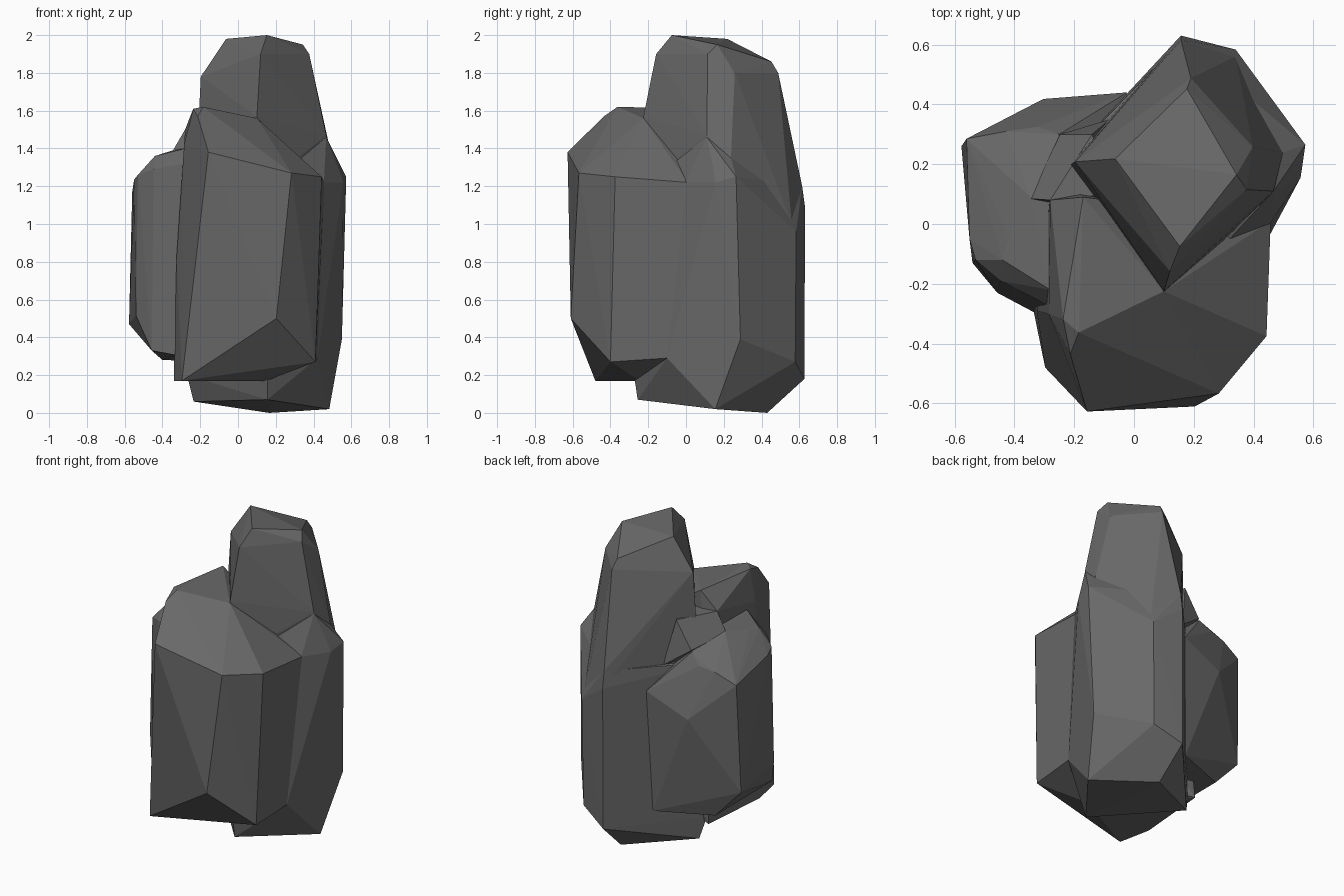
import bpy, bmesh

stone = bpy.data.materials.new("dark grey stone")
stone.diffuse_color = (0.14, 0.14, 0.14, 1.0)


def faceted_rock(name, corners):
    """Flat-faced convex boulder stretched over its corner points."""
    bm = bmesh.new()
    for c in corners:
        bm.verts.new(c)
    res = bmesh.ops.convex_hull(bm, input=bm.verts[:])
    junk = {g for g in res["geom_interior"] + res["geom_unused"]
            if isinstance(g, bmesh.types.BMVert)}
    if junk:
        bmesh.ops.delete(bm, geom=list(junk), context='VERTS')
    # merge nearly coplanar triangles into broad facets
    bmesh.ops.dissolve_limit(bm, angle_limit=0.03, verts=bm.verts[:], edges=bm.edges[:])
    bmesh.ops.recalc_face_normals(bm, faces=bm.faces[:])
    me = bpy.data.meshes.new(name)
    bm.to_mesh(me)
    bm.free()
    me.materials.append(stone)
    ob = bpy.data.objects.new(name, me)
    bpy.context.collection.objects.link(ob)
    return ob


# Spire: upper half of the tall rock, with a chamfered sloping cap
faceted_rock("tall_rock_spire", [
    (-.063, .218, 1.98), (.177, .452, 1.86), (.343, .165, 1.95), (.153, -.075, 2.0),
    (-.197, .208, 1.78), (.19, .488, 1.80), (.397, .258, 1.80), (.377, .115, 1.90),
    (.12, -.158, 1.90),
    (.10, -.225, 1.57), (.467, .11, 1.47), (.497, .238, 1.35),
    (.157, .615, 1.2), (.34, .56, 1.0), (-.225, .19, 1.2), (.10, -.25, 1.2),
    (.45, .10, 1.2), (.50, .25, 1.2), (.157, .625, 1.09),
])

# Base: wider lower half with a shoulder on the right
faceted_rock("tall_rock_base", [
    (.467, .11, 1.46), (.497, .238, 1.35), (.53, .145, 1.30),
    (.573, .265, 1.25), (.557, .155, 1.22), (.455, 0, 1.22),
    (.157, .615, 1.2), (.157, .63, 1.09), (.34, .583, .96),
    (-.28, .16, 1.2), (.10, -.29, 1.15),
    (.55, .288, .39), (.33, .578, .27), (.155, .627, .18), (-.27, .17, .2),
    (.155, -.275, .2), (.42, -.10, .29),
    (.483, .155, .02), (.166, .43, .0), (-.235, .2, .06), (.155, -.256, .07),
])

# Broad front boulder with a sloping top
faceted_rock("front_rock", [
    (-.185, -.363, 1.62), (-.237, -.318, 1.61), (-.213, -.435, 1.57),
    (-.17, .09, 1.61), (-.28, .08, 1.50), (-.285, -.30, 1.42), (.10, -.225, 1.56),
    (-.157, -.627, 1.38), (.283, -.567, 1.27), (.443, -.375, 1.25), (.457, .01, 1.22),
    (.203, -.61, .50), (-.325, -.29, .83),
    (-.297, -.48, .17), (-.34, -.27, .17), (-.30, .20, .17), (.15, -.25, .17),
    (.41, -.40, .27), (.42, -.10, .29),
])

# Small sloping wedge between the spire and the left boulder
faceted_rock("rear_wedge", [
    (-.28, .08, 1.50), (-.14, .30, 1.49), (-.35, .085, 1.38), (-.247, .30, 1.32),
    (-.08, .10, 1.50), (-.08, .35, 1.20), (-.25, .05, 1.20),
])

# Low boulder on the left
faceted_rock("left_rock", [
    (-.42, -.05, 1.365), (-.345, .09, 1.39), (-.25, .08, 1.41), (-.28, -.22, 1.40),
    (-.44, -.12, 1.36), (-.447, -.19, 1.29), (-.53, -.12, 1.26), (-.55, -.05, 1.235),
    (-.25, .30, 1.31), (-.427, .31, 1.23), (-.323, .325, 1.25),
    (-.56, .285, 1.17), (-.023, .44, 1.05), (-.303, .418, .93),
    (-.577, .26, .47), (-.54, -.13, .515), (-.457, -.23, .33), (-.325, -.30, .305),
    (-.40, .27, .28), (-.05, .41, .27), (-.29, -.27, 1.32),
])
